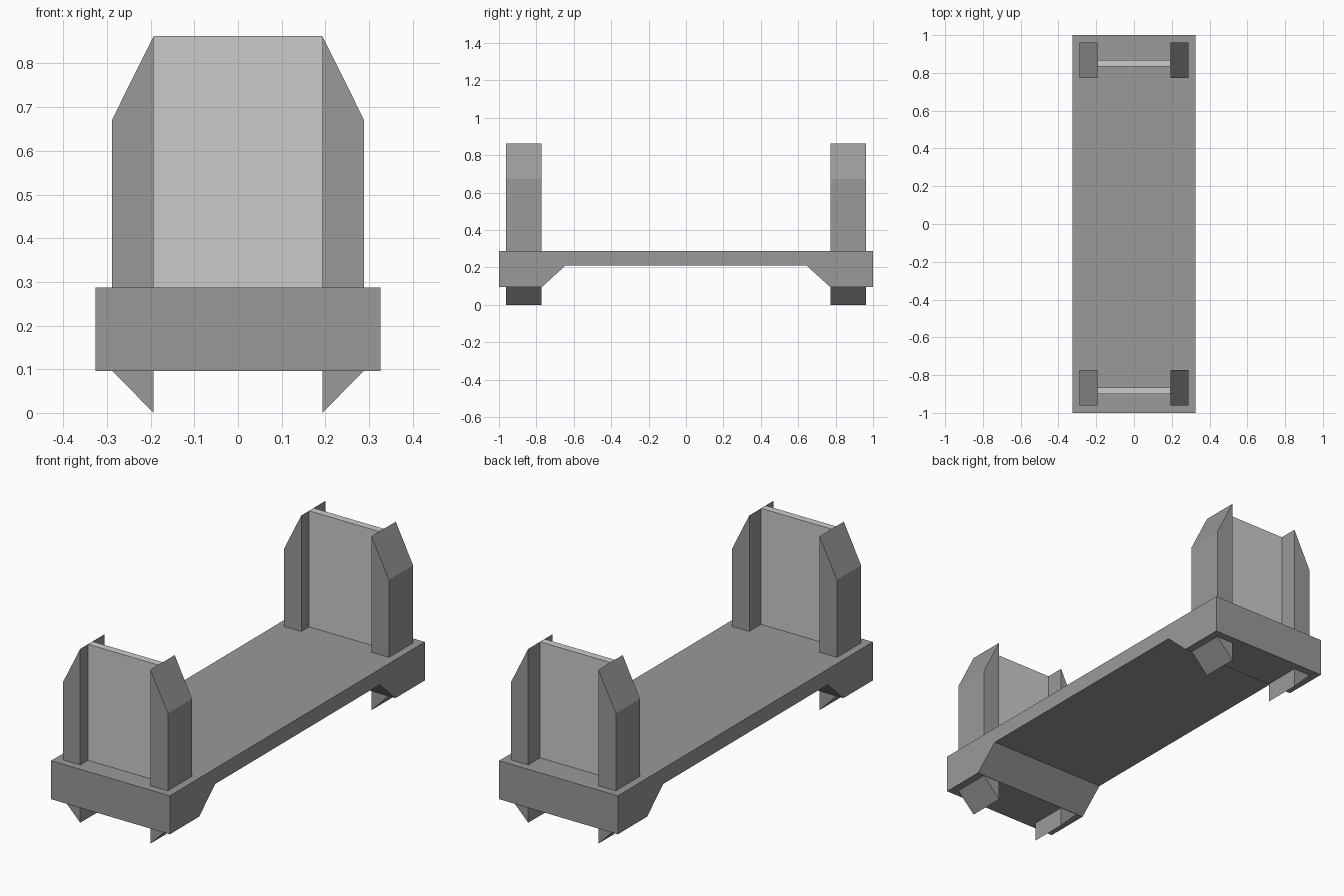
import bpy, bmesh
from mathutils import Vector

if "Cube" in bpy.data.objects:
    bpy.data.objects.remove(bpy.data.objects["Cube"])

# Dark grey for the deck and posts; the panels stay default grey
dark = bpy.data.materials.new("dark_grey")
dark.diffuse_color = (0.32, 0.32, 0.32, 1)
dark.use_nodes = True
dark.node_tree.nodes["Principled BSDF"].inputs["Base Color"].default_value = dark.diffuse_color


def prism(name, profile, offset, material=None):
    """Closed profile polygon extruded along an offset vector."""
    bm = bmesh.new()
    face = bm.faces.new([bm.verts.new(p) for p in profile])
    ext = bmesh.ops.extrude_face_region(bm, geom=[face])
    verts = [g for g in ext["geom"] if isinstance(g, bmesh.types.BMVert)]
    bmesh.ops.translate(bm, vec=Vector(offset), verts=verts)
    bmesh.ops.recalc_face_normals(bm, faces=bm.faces)
    mesh = bpy.data.meshes.new(name)
    bm.to_mesh(mesh)
    bm.free()
    if material:
        mesh.materials.append(material)
    obj = bpy.data.objects.new(name, mesh)
    bpy.context.collection.objects.link(obj)
    return obj


HALF_W = 0.326          # base half width
IN_X, OUT_X = 0.193, 0.288   # post inner and outer sides
POST_Y, POST_D = 0.867, 0.19  # post centre and depth
TOP = 0.863

# Base deck with thick ends and sloped haunches
side = [(-1, 0.287), (-1, 0.096), (-0.77, 0.096), (-0.645, 0.21)]
side += [(-y, z) for y, z in reversed(side)]
prism("base_deck", [(-HALF_W, y, z) for y, z in side], (2 * HALF_W, 0, 0), dark)

# Post outline: sloped top, pointed foot below the deck
post = [(IN_X, 0), (OUT_X, 0.096), (OUT_X, 0.672), (IN_X, TOP)]
for end, cy in (("front", -POST_Y), ("back", POST_Y)):
    for hand, s in (("left", -1), ("right", 1)):
        prism(f"{end}_{hand}_post",
              [(s * x, cy - POST_D / 2, z) for x, z in post],
              (0, POST_D, 0), dark)

    # Thin panel between the posts, just forward of their centre
    panel = [(-IN_X, 0.287), (IN_X, 0.287), (IN_X, TOP), (-IN_X, TOP)]
    prism(f"{end}_panel", [(x, cy - 0.034, z) for x, z in panel], (0, 0.036, 0))
